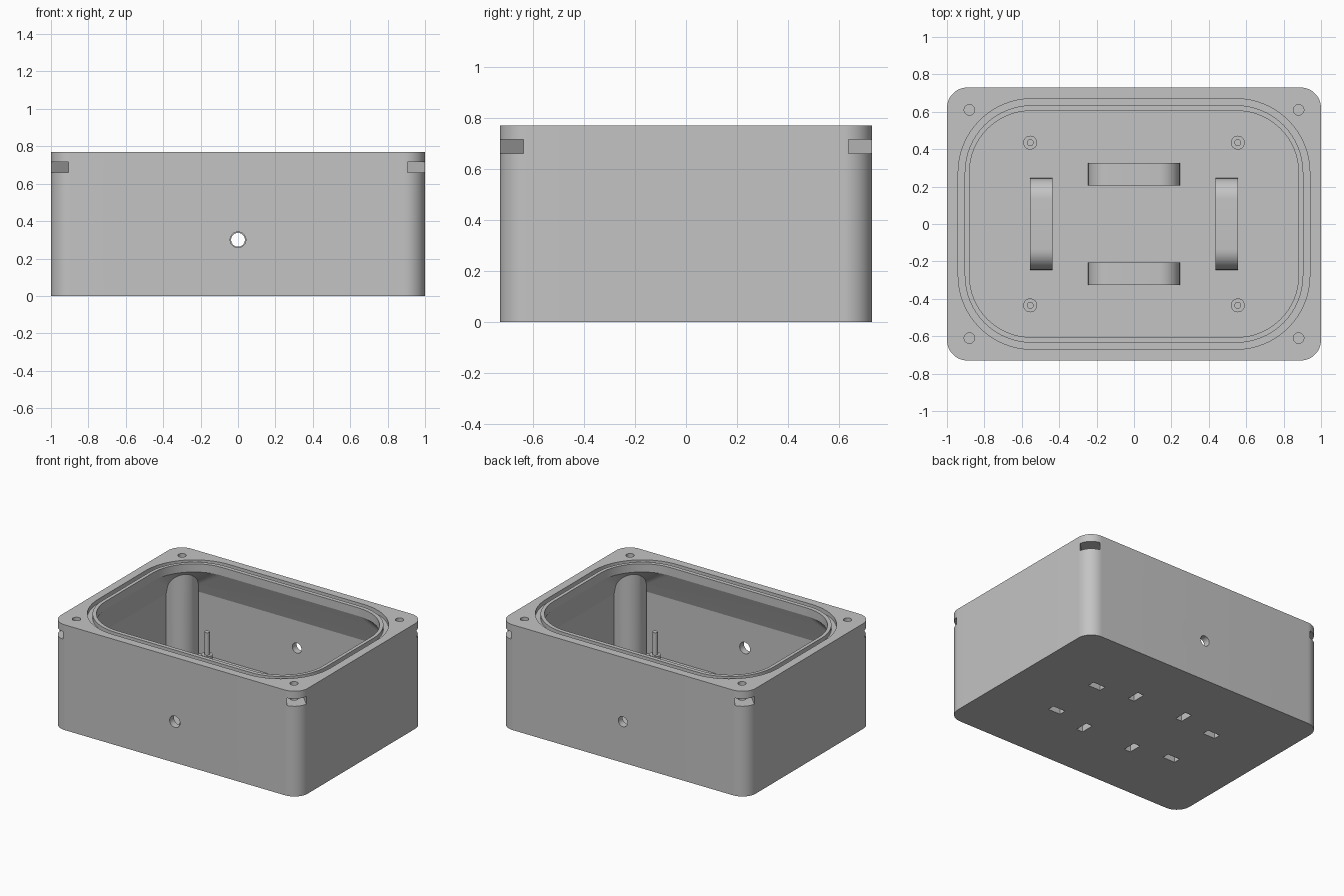
import bpy, bmesh
from math import sin, cos, pi, radians, atan2
from mathutils import Matrix, Vector

if "Cube" in bpy.data.objects:
    bpy.data.objects.remove(bpy.data.objects["Cube"], do_unlink=True)

grey = bpy.data.materials.new("plain grey plastic")
grey.use_nodes = True
grey.diffuse_color = (0.55, 0.55, 0.55, 1)
grey.node_tree.nodes["Principled BSDF"].inputs["Base Color"].default_value = grey.diffuse_color

T = Matrix.Translation
FLOOR = 0.05
HEIGHT = 0.77
CORNERS = [(sx, sy) for sx in (-1, 1) for sy in (-1, 1)]


def finish(name, bm):
    bmesh.ops.recalc_face_normals(bm, faces=bm.faces)
    mesh = bpy.data.meshes.new(name)
    bm.to_mesh(mesh)
    bm.free()
    mesh.materials.append(grey)
    ob = bpy.data.objects.new(name, mesh)
    bpy.context.scene.collection.objects.link(ob)
    return ob


def rounded_rect(hx, hy, r, z, seg=16):
    pts = []
    for q, (sx, sy) in enumerate([(1, 1), (-1, 1), (-1, -1), (1, -1)]):
        for i in range(seg + 1):
            a = (q + i / seg) * pi / 2
            pts.append((sx * (hx - r) + r * cos(a), sy * (hy - r) + r * sin(a), z))
    return pts


def loft(name, sections, ring=False):
    """Skin rounded rectangles (half x, half y, radius, z); ring closes the skin on itself."""
    bm = bmesh.new()
    loops = [[bm.verts.new(p) for p in rounded_rect(*s)] for s in sections]
    n = len(loops[0])
    pairs = list(zip(loops, loops[1:]))
    if ring:
        pairs.append((loops[-1], loops[0]))
    else:
        bm.faces.new(loops[0])
        bm.faces.new(loops[-1])
    for a, b in pairs:
        for i in range(n):
            j = (i + 1) % n
            bm.faces.new((a[i], a[j], b[j], b[i]))
    return finish(name, bm)


def cylinder(name, x, y, r, z0, z1):
    bm = bmesh.new()
    bmesh.ops.create_cone(bm, cap_ends=True, segments=40, radius1=r, radius2=r,
                          depth=z1 - z0, matrix=T((x, y, (z0 + z1) / 2)))
    return finish(name, bm)


def arch(half, top, r, base, seg=10):
    """Flat-topped arch with rounded shoulders, left foot to right foot."""
    left = [(-half, base)]
    for i in range(seg + 1):
        a = pi - i / seg * pi / 2
        left.append((-half + r + r * cos(a), top - r + r * sin(a)))
    return left + [(-u, z) for u, z in reversed(left)]


def extrude(name, profile, width, matrix):
    bm = bmesh.new()
    face = bm.faces.new([bm.verts.new((u, -width / 2, z)) for u, z in profile])
    out = bmesh.ops.extrude_face_region(bm, geom=[face])["geom"]
    verts = [v for v in out if isinstance(v, bmesh.types.BMVert)]
    bmesh.ops.translate(bm, vec=Vector((0, width, 0)), verts=verts)
    bm.transform(matrix)
    return finish(name, bm)


def combine(target, tool, operation="DIFFERENCE"):
    mod = target.modifiers.new(tool.name, "BOOLEAN")
    mod.operation = operation
    mod.solver = "EXACT"
    mod.object = tool
    bpy.context.view_layer.objects.active = target
    bpy.ops.object.modifier_apply(modifier=mod.name)
    bpy.data.objects.remove(tool, do_unlink=True)


# Box shell: thin walls that taper inwards to a thick rim
box = loft("enclosure_box", [(1, 0.73, 0.11, 0), (1, 0.73, 0.11, HEIGHT)])
combine(box, loft("cavity", [(0.95, 0.68, 0.06, FLOOR), (0.95, 0.68, 0.06, 0.5),
                             (0.88, 0.605, 0.33, 0.71), (0.88, 0.605, 0.33, 0.9)]))

# Corner screw columns
for sx, sy in CORNERS:
    combine(box, cylinder("screw_column", sx * 0.88, sy * 0.61, 0.11, 0.02, 0.73), "UNION")

# Strap bridges on the floor, with a tunnel opening underneath
spots = [T((0, s * 0.265, 0)) for s in (-1, 1)]
spots += [T((s * 0.495, 0, 0)) @ Matrix.Rotation(pi / 2, 4, "Z") for s in (-1, 1)]
tunnel = arch(0.232, 0.155, 0.1, -0.02) + arch(0.18, 0.1, 0.06, -0.02)[::-1]
for m in spots:
    combine(box, extrude("strap_bridge", arch(0.245, 0.17, 0.11, 0.02), 0.12, m), "UNION")
    combine(box, extrude("strap_tunnel", tunnel, 0.1, m))

# Seal groove around the rim
combine(box, loft("seal_groove", [(0.94, 0.67, 0.395, 0.74), (0.94, 0.67, 0.395, 0.9),
                                  (0.905, 0.635, 0.36, 0.9), (0.905, 0.635, 0.36, 0.74)], ring=True))

# Screw holes and the diagonal nut slots that open at the corners
for sx, sy in CORNERS:
    x, y = sx * 0.88, sy * 0.61
    combine(box, cylinder("screw_hole", x, y, 0.028, 0.35, 0.9))
    bm = bmesh.new()
    bmesh.ops.create_cube(bm, size=1, matrix=T((x, y, 0.6875))
                          @ Matrix.Rotation(atan2(sy, sx), 4, "Z") @ T((0.095, 0, 0))
                          @ Matrix.Diagonal((0.31, 0.13, 0.055, 1)))
    combine(box, finish("nut_slot", bm))

# Cable holes through the front and back walls
for sy, r in ((-1, 0.042), (1, 0.037)):
    hole = cylinder("cable_hole", 0, 0, r, -0.1, 0.1)
    hole.data.transform(T((0, sy * 0.7, 0.3)) @ Matrix.Rotation(pi / 2, 4, "X"))
    combine(box, hole)

# Board standoffs with locating pins
parts = [box]
for sx, sy in CORNERS:
    x, y = sx * 0.555, sy * 0.435
    parts.append(cylinder("board_standoff", x, y, 0.037, FLOOR - 0.01, 0.2))
    parts.append(cylinder("locating_pin", x, y, 0.018, 0.19, 0.365))

for ob in bpy.context.selected_objects:
    ob.select_set(False)
for ob in parts:
    ob.select_set(True)
bpy.context.view_layer.objects.active = box
bpy.ops.object.shade_smooth_by_angle(angle=radians(15))
